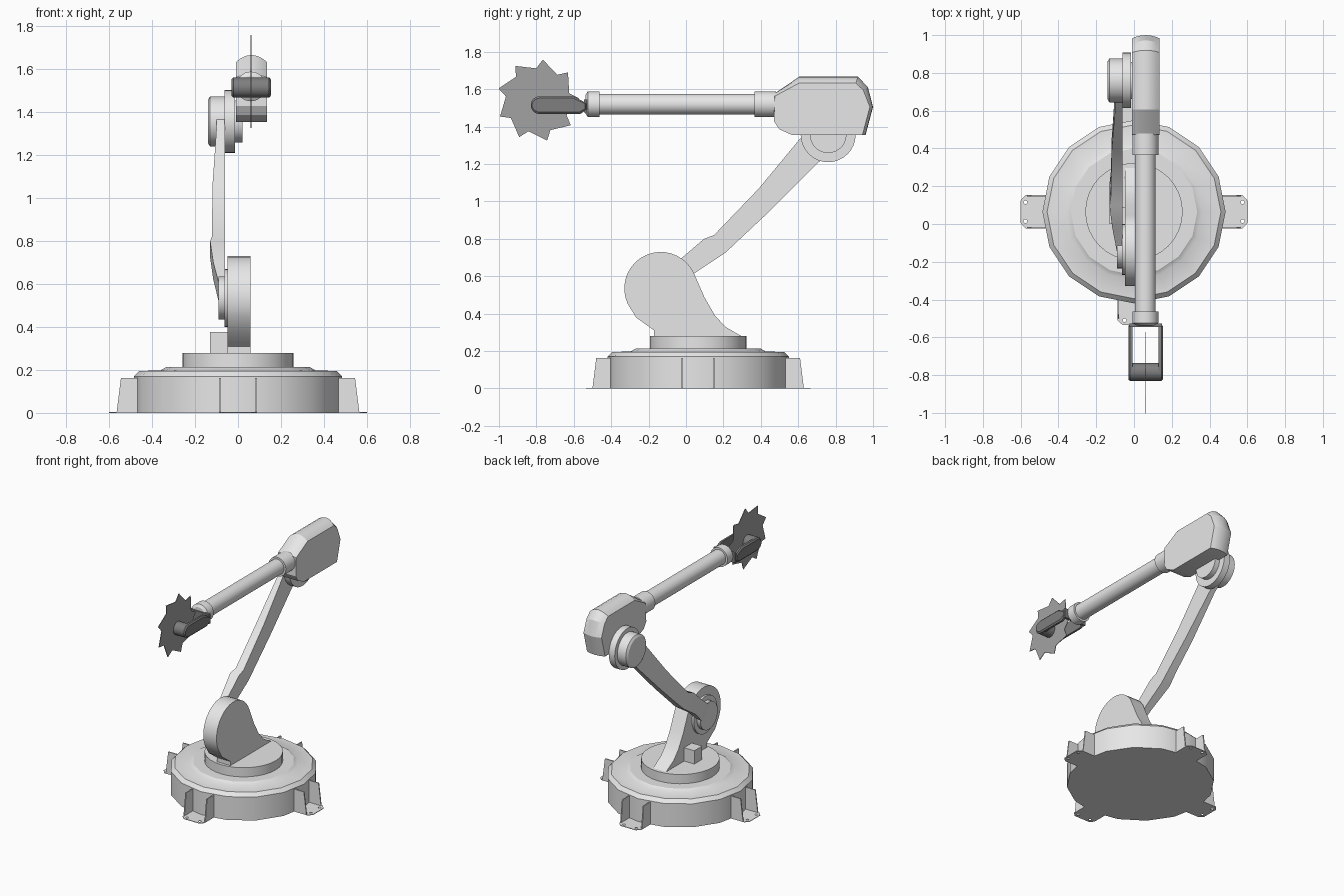
import bpy, bmesh, math
from mathutils import Vector, Matrix

if "Cube" in bpy.data.objects:
    bpy.data.objects.remove(bpy.data.objects["Cube"])


def material(name, value):
    m = bpy.data.materials.new(name)
    m.use_nodes = True
    colour = (value, value, value, 1)
    m.diffuse_color = colour
    m.node_tree.nodes["Principled BSDF"].inputs["Base Color"].default_value = colour
    return m


LIGHT = material("light grey", 0.8)
STEEL = material("blade grey", 0.365)
DARK = material("dark grey", 0.21)


def finish(ob, mat, angle=30):
    ob.data.materials.append(mat)
    bpy.ops.object.select_all(action="DESELECT")
    ob.select_set(True)
    bpy.context.view_layer.objects.active = ob
    bpy.ops.object.shade_smooth_by_angle(angle=math.radians(angle))
    return ob


def loft(name, rings, mat, angle=30):
    """Skin a row of matching closed rings and cap both ends."""
    bm = bmesh.new()
    rows = [[bm.verts.new(p) for p in ring] for ring in rings]
    n = len(rows[0])
    for a, b in zip(rows, rows[1:]):
        for i in range(n):
            j = (i + 1) % n
            bm.faces.new((a[i], a[j], b[j], b[i]))
    bm.faces.new(rows[0])
    bm.faces.new(rows[-1])
    bmesh.ops.recalc_face_normals(bm, faces=bm.faces)
    me = bpy.data.meshes.new(name)
    bm.to_mesh(me)
    bm.free()
    ob = bpy.data.objects.new(name, me)
    bpy.context.collection.objects.link(ob)
    return finish(ob, mat, angle)


def turned(name, axis, centre, profile, mat=LIGHT, sides=32):
    """Turned solid: profile is (position along the axis, radius)."""
    k = "xyz".index(axis)
    rings = []
    for pos, r in profile:
        ring = []
        for i in range(sides):
            a = math.tau * i / sides
            p = [centre[0] + r * math.cos(a), centre[1] + r * math.sin(a)]
            p.insert(k, pos)
            ring.append(p)
        rings.append(ring)
    return loft(name, rings, mat)


def plate(name, outline, x0, x1, mat=LIGHT, angle=30):
    """Slab with a (y, z) outline between two x positions."""
    return loft(name, [[(x, y, z) for y, z in outline] for x in (x0, x1)], mat, angle)


def arc(cy, cz, r, start, end, steps):
    angles = [math.radians(start + (end - start) * i / steps) for i in range(steps + 1)]
    return [(cy + r * math.cos(a), cz + r * math.sin(a)) for a in angles]


# Base drum and turntable
BASE_Y = 0.065
turned("base_drum", "z", (0, BASE_Y),
       [(0, 0.485), (0.17, 0.485), (0.195, 0.46), (0.198, 0.36), (0.213, 0.335), (0.213, 0.2)],
       sides=16)
turned("turntable", "z", (0, BASE_Y), [(0.2, 0.258), (0.28, 0.258)])


# Four mounting feet, each a drilled plate with two gussets
def closed_spline(curve, points):
    s = curve.splines.new("POLY")
    s.points.add(len(points) - 1)
    for p, (x, y) in zip(s.points, points):
        p.co = (x, y, 0, 1)
    s.use_cyclic_u = True


for n, side in enumerate(("left", "back", "right", "front")):
    spin = Matrix.Translation((0, BASE_Y, 0)) @ Matrix.Rotation(n * math.pi / 2, 4, "Z")
    curve = bpy.data.curves.new(side + "_foot_plate", "CURVE")
    curve.dimensions = "2D"
    curve.fill_mode = "BOTH"
    curve.extrude = 0.002
    closed_spline(curve, [(0.43, -0.088), (0.575, -0.088), (0.6, -0.06),
                          (0.6, 0.06), (0.575, 0.088), (0.43, 0.088)])
    for y in (-0.05, 0.05):
        closed_spline(curve, arc(0.575, y, 0.01, 0, 330, 11))
    foot = bpy.data.objects.new(side + "_foot_plate", curve)
    bpy.context.collection.objects.link(foot)
    bpy.ops.object.select_all(action="DESELECT")
    foot.select_set(True)
    bpy.context.view_layer.objects.active = foot
    bpy.ops.object.convert(target="MESH")
    foot = bpy.context.view_layer.objects.active
    foot.matrix_world = spin @ Matrix.Translation((0, 0, 0.002))
    finish(foot, LIGHT)
    for tag, y in (("a", -0.088), ("b", 0.08)):
        shape = [(0.44, 0.002), (0.565, 0.002), (0.545, 0.163), (0.44, 0.163)]
        rings = [[spin @ Vector((x, yy, z)) for x, z in shape] for yy in (y, y + 0.008)]
        loft(f"{side}_foot_gusset_{tag}", rings, LIGHT)

# Shoulder bracket, its round joint and the small motor box
SHOULDER = (-0.135, 0.535)
bracket = arc(*SHOULDER, 0.195, 22, 205, 18)
bracket += [(-0.267, 0.38), (-0.17, 0.31), (-0.17, 0.275), (0.305, 0.275),
            (0.21, 0.33), (0.155, 0.39), (0.1, 0.485)]
plate("shoulder_bracket", bracket, -0.048, 0.058)
turned("shoulder_joint", "x", SHOULDER, [(-0.063, 0.135), (-0.04, 0.135)])
turned("shoulder_cap", "x", SHOULDER, [(-0.09, 0.1), (-0.06, 0.1)])
plate("motor_box", [(0, 0.27), (0.09, 0.27), (0.09, 0.377), (0, 0.377)], -0.13, -0.048)

# Lower arm: upper edge point, lower edge point, outer x
sections = [
    ((-0.16, 0.60), (-0.07, 0.51), -0.088),
    ((-0.02, 0.70), (0.05, 0.62), -0.115),
    ((0.096, 0.80), (0.21, 0.725), -0.13),
    ((0.15, 0.82), (0.283, 0.794), -0.122),
    ((0.39, 1.07), (0.455, 0.955), -0.118),
    ((0.605, 1.33), (0.71, 1.21), -0.1),
    ((0.68, 1.40), (0.80, 1.28), -0.1),
]
rings = []
for (uy, uz), (ly, lz), x in sections:
    rings.append([(-0.06, uy, uz), (x, uy, uz), (x, ly, lz), (-0.06, ly, lz)])
loft("lower_arm", rings, LIGHT)

# Elbow joint
ELBOW = (0.76, 1.357)
turned("elbow_cap", "x", ELBOW, [(-0.14, 0.1), (-0.13, 0.117), (-0.06, 0.117)])
turned("elbow_joint", "x", ELBOW, [(-0.062, 0.147), (-0.015, 0.147)])
turned("elbow_spacer", "x", ELBOW, [(-0.02, 0.098), (0.022, 0.098)])

# Elbow housing: (y, z) outline with an inward crown on its top and back
housing = [
    ((0.47, 1.43), (0, 0)), ((0.47, 1.575), (0.005, -0.012)),
    ((0.605, 1.667), (0, -0.034)), ((0.92, 1.667), (-0.012, -0.034)),
    ((0.973, 1.61), (-0.025, -0.015)), ((1.0, 1.505), (-0.017, 0)),
    ((0.96, 1.355), (-0.017, 0)), ((0.567, 1.355), (0, 0)), ((0.497, 1.387), (0, 0)),
]
MID, HALF = 0.0625, 0.0725
rings = []
for t in (-1, -0.75, -0.4, 0, 0.4, 0.75, 1):
    rings.append([(MID + t * HALF, y + dy * t * t, z + dz * t * t)
                  for (y, z), (dy, dz) in housing])
loft("elbow_housing", rings, LIGHT, 25)

# Forearm tube with a collar at each end
TUBE = (0.06, 1.52)
turned("forearm_tube", "y", TUBE, [(-0.5, 0.055), (0.42, 0.055)])
turned("rear_collar", "y", TUBE, [(0.365, 0.069), (0.48, 0.069)])
turned("front_collar", "y", TUBE, [(-0.537, 0.05), (-0.525, 0.069), (-0.463, 0.069)])

# Tool fork: two cheeks, a round front bar and a thin rear web
AXLE = (-0.783, 1.515)
cheek = arc(*AXLE, 0.047, 90, 270, 12)
cheek += [(-0.565, 1.468), (-0.532, 1.49), (-0.532, 1.525), (-0.6, 1.562)]
for name, inner, outer in (("right_fork_cheek", -0.008, -0.03), ("left_fork_cheek", 0.131, 0.153)):
    lip = 0.008 if outer > inner else -0.008
    shrunk = [(-0.69 + (y + 0.69) * 0.95, 1.515 + (z - 1.515) * 0.8) for y, z in cheek]
    rings = [[(x, y, z) for y, z in ring] for x, ring in
             ((inner, cheek), (outer - lip, cheek), (outer, shrunk))]
    loft(name, rings, DARK)
turned("fork_front_bar", "x", AXLE,
       [(-0.03, 0.036), (-0.02, 0.047), (0.143, 0.047), (0.153, 0.036)], DARK)
plate("fork_rear_web", [(-0.545, 1.475), (-0.528, 1.475), (-0.528, 1.545), (-0.545, 1.545)],
      -0.025, 0.148, DARK)

# Saw blade with nine raked teeth
teeth = []
for i in range(9):
    for offset, r in ((0, 0.22), (10, 0.172)):
        a = math.radians(3 + 40 * i + offset)
        teeth.append((-0.792 + r * math.cos(a), 1.54 + r * math.sin(a)))
plate("saw_blade", teeth, 0.058, 0.062, STEEL, 10)
